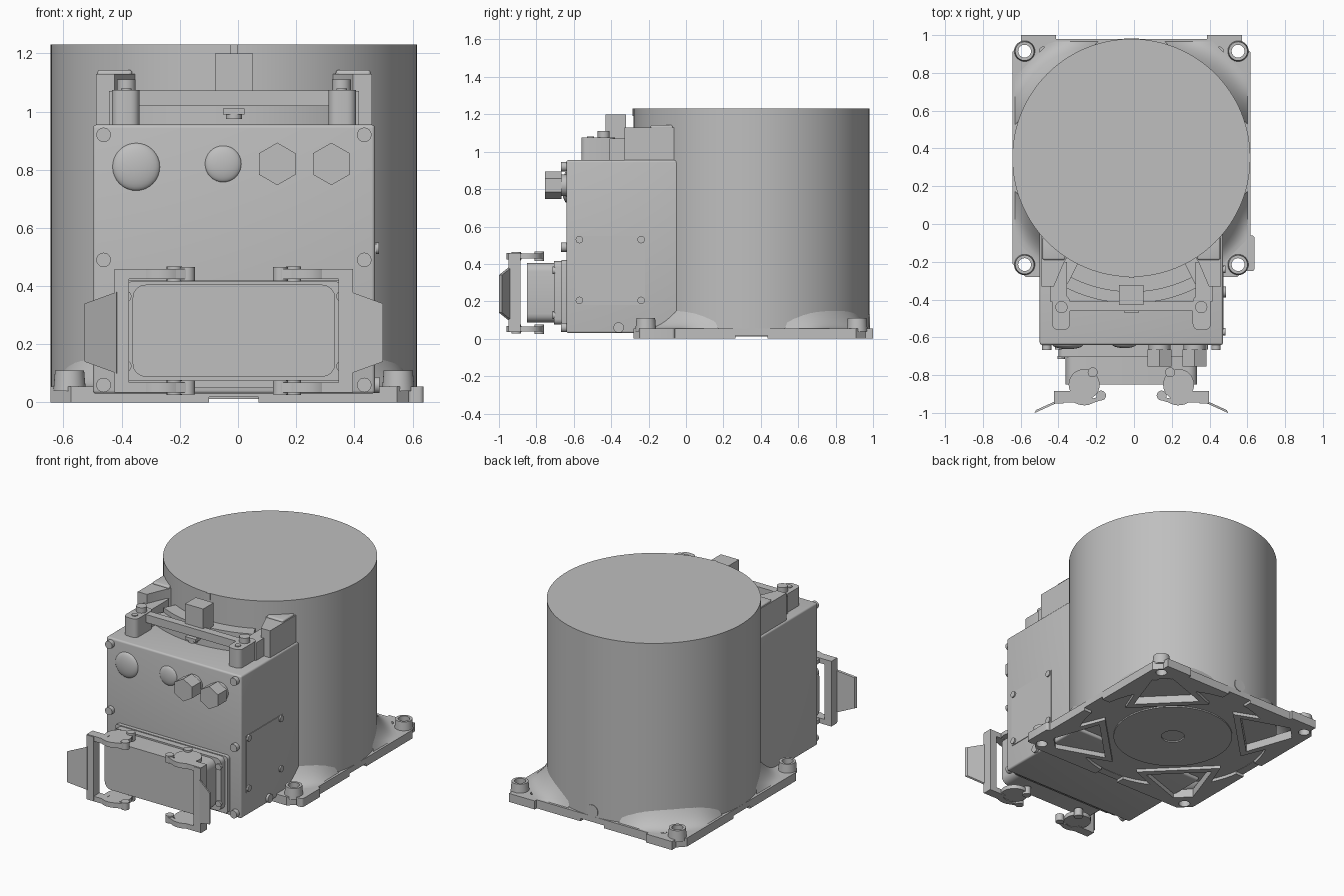
import bpy, bmesh, math
from mathutils import Matrix, Vector

if "Cube" in bpy.data.objects:
    bpy.data.objects.remove(bpy.data.objects["Cube"])

CX, CY, R = -0.014, 0.35, 0.63      # drum axis and radius; the body is mirrored about CX
parts = []

grey = bpy.data.materials.new("housing grey")
grey.use_nodes = True
grey.diffuse_color = (0.52, 0.52, 0.52, 1)
grey.node_tree.nodes["Principled BSDF"].inputs["Base Color"].default_value = (0.52, 0.52, 0.52, 1)


def finish(name, bm):
    bmesh.ops.recalc_face_normals(bm, faces=bm.faces[:])
    mesh = bpy.data.meshes.new(name)
    bm.to_mesh(mesh)
    bm.free()
    mesh.materials.append(grey)
    ob = bpy.data.objects.new(name, mesh)
    bpy.context.scene.collection.objects.link(ob)
    parts.append(ob)
    return ob


def box(name, x, y, z, bevel=0, axis=None):
    """Box from (low, high) pairs; x is measured from the mirror plane."""
    bm = bmesh.new()
    bmesh.ops.create_cube(bm, size=1)
    for v in bm.verts:
        v.co = [p[0] + (p[1] - p[0]) * (c + 0.5) for p, c in zip((x, y, z), v.co)]
        v.co.x += CX
    if bevel:
        edges = [e for e in bm.edges if axis is None
                 or abs((e.verts[0].co - e.verts[1].co).normalized()[axis]) > 0.9]
        bmesh.ops.bevel(bm, geom=edges, offset=bevel, segments=4, affect='EDGES', profile=0.5)
    return finish(name, bm)


def prism(name, pts, z0, z1):
    """Upright prism over an outline whose x is measured from the mirror plane."""
    bm = bmesh.new()
    face = bm.faces.new([bm.verts.new((CX + a, b, z0)) for a, b in pts])
    new = bmesh.ops.extrude_face_region(bm, geom=[face])["geom"]
    bmesh.ops.translate(bm, vec=(0, 0, z1 - z0), verts=[v for v in new if isinstance(v, bmesh.types.BMVert)])
    return finish(name, bm)


def cyl(name, start, r, length, axis="Z", segs=32, r2=None):
    """Cylinder from a start point along an axis (x from the mirror plane)."""
    bm = bmesh.new()
    bmesh.ops.create_cone(bm, cap_ends=True, segments=segs, radius1=r,
                          radius2=r if r2 is None else r2, depth=abs(length))
    d = {"X": Vector((1, 0, 0)), "Y": Vector((0, 1, 0)), "Z": Vector((0, 0, 1))}[axis]
    d = d * math.copysign(1, length)
    turn = Vector((0, 0, 1)).rotation_difference(d).to_matrix().to_4x4()
    mid = Vector(start) + d * abs(length) / 2 + Vector((CX, 0, 0))
    bm.transform(Matrix.Translation(mid) @ turn)
    return finish(name, bm)


def cut(target, cutters):
    for c in cutters:
        mod = target.modifiers.new("cut", 'BOOLEAN')
        mod.operation, mod.solver, mod.object = 'DIFFERENCE', 'EXACT', c
    bpy.context.view_layer.update()
    dg = bpy.context.evaluated_depsgraph_get()
    mesh = bpy.data.meshes.new_from_object(target.evaluated_get(dg))
    target.modifiers.clear()
    target.data = mesh


def drop(obs):
    for o in obs:
        parts.remove(o)
        bpy.data.objects.remove(o)


def corner(r, w, ang):
    """Point at radius r along a diagonal, moved sideways by w."""
    c, s = math.cos(ang), math.sin(ang)
    return (r * c - w * s, CY + r * s + w * c)


def trapezoid(r0, r1, w0, w1, ang):
    return [corner(r, w, ang) for r, w in ((r0, -w0), (r1, -w1), (r1, w1), (r0, w0))]


# Drum
cyl("drum", (0, CY, 0.05), R, 1.18, segs=128)
box("drum_key", (-0.013, 0.013), (CY - R - 0.006, CY - R + 0.02), (1.19, 1.23))
cyl("rear_plug", (0, CY + R - 0.03, 0.09), 0.04, 0.033, "Y")

# Mounting base with feet, recess, pockets and bolt holes
H, K = R, R - 0.07
base = prism("base_plate", [(a, CY + b) for a, b in (
    (-K, -H), (K, -H), (H, -K), (H, K), (K, H), (-K, H), (-H, K), (-H, -K))], 0, 0.055)
diagonals = [math.radians(45 + 90 * i) for i in range(4)]
feet = [(sx * 0.565, CY + sy * 0.565) for sx in (-1, 1) for sy in (-1, 1)]
holes = [cyl("cutter", (x, y, -0.1), 0.034, 0.4) for x, y in feet]
holes += [cyl("cutter", (s * 0.465, 0.915, -0.1), 0.022, 0.4) for s in (-1, 1)]
pockets = [prism("cutter", trapezoid(0.43, 0.72, 0.2, 0.06, a), -0.1, 0.2) for a in diagonals]
hollows = [cyl("cutter", (0, CY, -0.1), 0.58, 0.12, segs=64),
           box("cutter", (-0.085, 0.085), (-0.5, 1.2), (-0.1, 0.018)),
           box("cutter", (-0.9, 0.9), (CY - 0.085, CY + 0.085), (-0.1, 0.018))]
cut(base, hollows + pockets + holes)
for a, p in zip(diagonals, pockets):
    cut(prism("pocket_rim", trapezoid(0.39, 0.75, 0.255, 0.1, a), 0, 0.04), [p])
hub_hole = cyl("cutter", (0, CY, -0.1), 0.07, 0.14)
cut(cyl("base_hub", (0, CY, 0.012), 0.36, 0.035, segs=64), [hub_hole])
for x, y in feet:
    cut(cyl("foot_boss", (x, y, 0.04), 0.056, 0.07, r2=0.05), holes)
for s in (-1, 1):
    cut(box("rear_foot_edge", sorted((s * 0.4, s * 0.585)), (0.96, 1.0), (0, 0.055)), holes)
box("front_foot_edge", (0.6, 0.652), (-0.25, -0.06), (0, 0.055), 0.015, 2)
drop(holes + pockets + hollows + [hub_hole])

# Flared webs between drum and feet
for a in diagonals:
    bm = bmesh.new()
    n, m = 10, 16
    rows = []
    for i in range(n + 1):
        t = i / n
        r = 0.56 + 0.18 * t
        rows.append([])
        for j in range(m + 1):
            u = 2 * j / m - 1
            x, y = corner(r, u * (0.87 - r), a)
            rows[-1].append(bm.verts.new((CX + x, y, 0.055 + 0.25 * (1 - t) ** 2 * (1 - u * u))))
    for p, q in zip(rows, rows[1:]):
        for j in range(m):
            bm.faces.new((p[j], p[j + 1], q[j + 1], q[j]))
    finish("foot_web", bm)

# Electronics housing in front of the drum
box("housing", (-0.485, 0.485), (-0.64, 0.02), (0.03, 0.955), 0.012)
for s in (-1, 1):
    prism("shoulder", [(s * x, y) for x, y in (
        (0.475, 0), (0.475, -0.33), (0.41, -0.33), (0.355, -0.2), (0.28, -0.1))], 0.93, 1.13)
    prism("shoulder_step", [(s * x, y) for x, y in (
        (0.43, -0.2), (0.43, -0.41), (0.34, -0.41), (0.34, -0.2))], 0.93, 1.07)
    box("rail_ear", sorted((s * 0.325, s * 0.42)), (-0.56, -0.38), (0.94, 1.075), 0.03, 2)
    cyl("rail_bolt", (s * 0.37, -0.44, 1.07), 0.032, 0.04)
    cyl("ear_pin", (s * 0.37, -0.51, 1.07), 0.018, 0.01)
    box("shoulder_fillet", sorted((s * 0.35, s * 0.47)), (-0.19, -0.07), (1.12, 1.143), 0.01)


# Curved steps around the drum
def arc_step(name, r, z):
    angs = [math.radians(-90 + 27 * i / 12) for i in range(-12, 13)]
    rim = [(q * math.cos(a), CY + q * math.sin(a)) for q, seq in ((r, angs), (0.5, angs[::-1])) for a in seq]
    prism(name, rim, 0.93, z)


arc_step("outer_arc_step", 0.77, 1.02)
arc_step("inner_arc_step", 0.71, 1.05)
box("rail", (-0.36, 0.36), (-0.46, -0.41), (1.02, 1.072))
box("sensor_block", (-0.065, 0.065), (-0.43, -0.322), (1.02, 1.2))
box("rail_clip", (-0.037, 0.037), (-0.47, -0.4), (0.99, 1.01))
cyl("rail_clip_screw", (0, -0.44, 0.975), 0.028, 0.02)

# Front panel screws and fittings
for s in (-1, 1):
    for z in (0.06, 0.49, 0.92):
        cyl("panel_screw", (s * 0.448, -0.63, z), 0.025, -0.038, "Y", 20)
for x, z, r in ((-0.336, 0.81, 0.082), (-0.037, 0.82, 0.063)):
    bm = bmesh.new()
    bmesh.ops.create_uvsphere(bm, u_segments=32, v_segments=16, radius=r)
    bm.transform(Matrix.Translation((CX + x, -0.638, z)) @ Matrix.Diagonal((1, 0.3, 1, 1)))
    finish("domed_cap", bm)
for x in (0.149, 0.335):
    cyl("gland_collar", (x, -0.63, 0.82), 0.058, -0.06, "Y")
    hexa = cyl("hex_gland", (x, -0.665, 0.82), 0.073, -0.09, "Y", 6)
    low = max(abs(v.co.z - 0.82) for v in hexa.data.vertices)
    if low < 0.07:      # keep a corner pointing up
        hexa.data.transform(Matrix.Translation((CX + x, 0, 0.82)) @ Matrix.Rotation(math.pi / 6, 4, 'Y')
                            @ Matrix.Translation((-CX - x, 0, -0.82)))

# Side cover plate
box("side_cover", (0.48, 0.489), (-0.59, -0.22), (0.18, 0.55))
for y in (-0.57, -0.24):
    for z in (0.205, 0.53):
        cyl("cover_screw", (0.48, y, z), 0.02, 0.018, "X", 16)
cyl("ground_screw", (0.47, -0.36, 0.06), 0.028, 0.03, "X", 20)

# Plug connector
box("plug_flange", (-0.405, 0.405), (-0.665, -0.63), (0.05, 0.42), 0.02, 1)
box("plug_collar", (-0.385, 0.385), (-0.705, -0.66), (0.075, 0.415), 0.03, 1)
box("plug_body", (-0.348, 0.348), (-0.85, -0.69), (0.088, 0.405), 0.045, 1)
for s in (-1, 1):
    for z in (0.125, 0.365):
        cyl("plug_screw", (s * 0.372, -0.7, z), 0.02, -0.015, "Y", 16)

# Locking levers on both ends of the plug
for s in (-1, 1):
    box("lever_upright", sorted((s * 0.36, s * 0.41)), (-0.95, -0.885), (0.04, 0.455))
    bm = bmesh.new()
    outline = [(0.395, -0.935, 0.1), (0.505, -0.985, 0.14), (0.505, -0.985, 0.34), (0.395, -0.935, 0.38)]
    face = bm.faces.new([bm.verts.new((CX + s * x, y, z)) for x, y, z in outline])
    new = bmesh.ops.extrude_face_region(bm, geom=[face])["geom"]
    bmesh.ops.translate(bm, vec=(s * 0.008, -0.016, 0), verts=[v for v in new if isinstance(v, bmesh.types.BMVert)])
    finish("lever_handle", bm)
    for z in (0.035, 0.425):
        box("lever_arm", sorted((s * 0.29, s * 0.41)), (-0.945, -0.885), (z, z + 0.033))
        cyl("cam_disc", (s * 0.25, -0.85, z + 0.004), 0.082, 0.026)
        cyl("cam_pivot", (s * 0.205, -0.785, z - 0.01), 0.026, 0.052, segs=20)
        # Hook: a tapering crescent ending in a rolled eye
        steps = [math.radians(200 + 105 * i / 10) for i in range(11)]
        hook = [(-s * (-0.25 + q * math.cos(a)), -0.86 + q * math.sin(a))
                for q, seq in ((0.1, steps), (0.06, steps[::-1])) for a in seq]
        prism("cam_hook", hook, z, z + 0.033)
        prism("hook_tip", [(s * x, y) for x, y in (
            (0.23, -0.955), (0.165, -0.935), (0.17, -0.915), (0.23, -0.93))], z, z + 0.033)
        cyl("hook_eye", (s * 0.16, -0.908, z - 0.007), 0.026, 0.047, segs=20)

# Smooth curved surfaces while keeping edges sharp
bpy.ops.object.select_all(action='DESELECT')
for ob in parts:
    ob.select_set(True)
bpy.context.view_layer.objects.active = parts[0]
bpy.ops.object.shade_smooth_by_angle(angle=math.radians(30))
